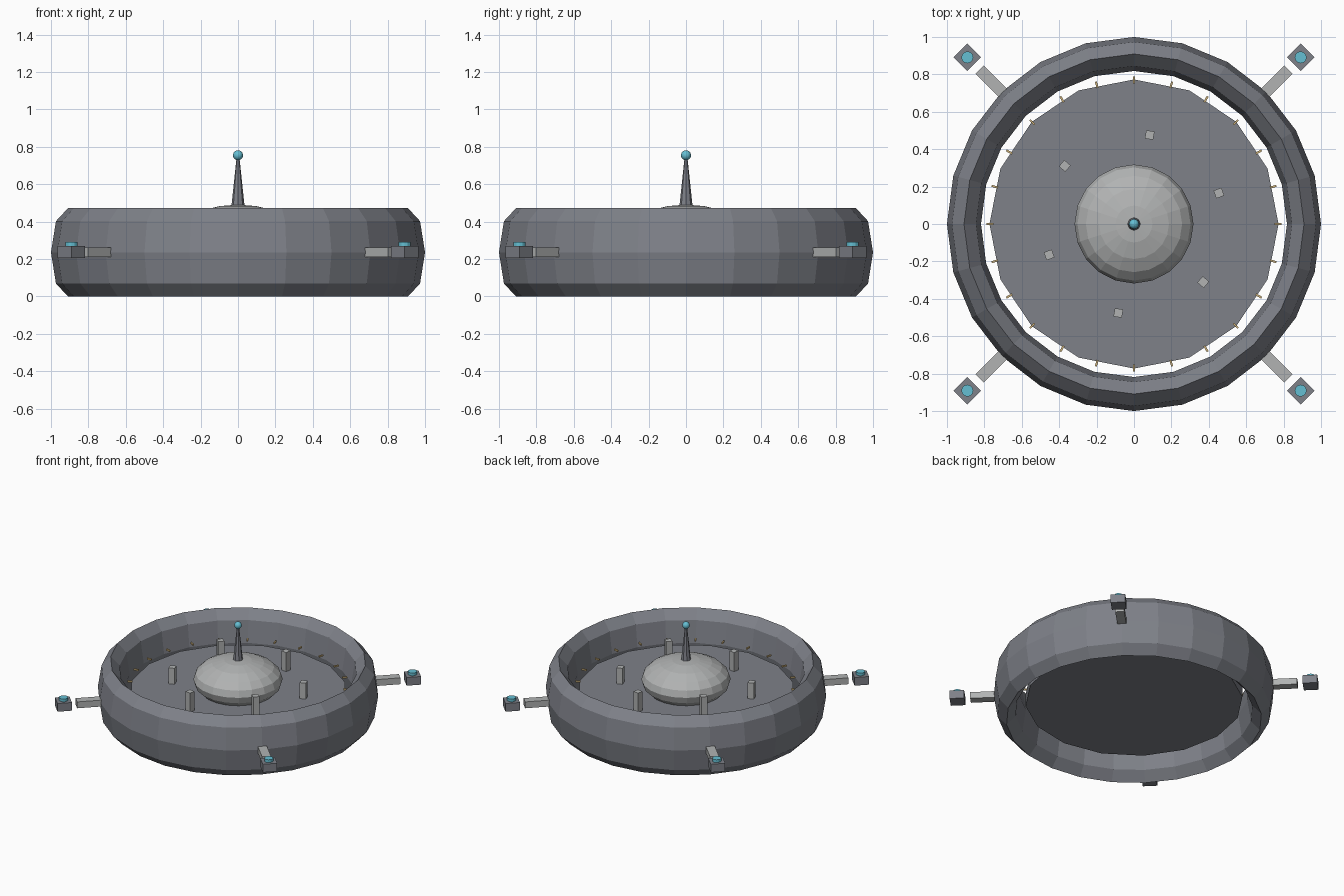
import bpy
import bmesh
from math import cos, sin, pi, radians
from mathutils import Matrix, Vector

if "Cube" in bpy.data.objects:
    bpy.data.objects.remove(bpy.data.objects["Cube"])


def material(name, rgb):
    m = bpy.data.materials.new(name)
    m.use_nodes = True
    m.diffuse_color = (*rgb, 1)
    m.node_tree.nodes["Principled BSDF"].inputs["Base Color"].default_value = (*rgb, 1)
    return m


HULL = material("hull grey", (0.21, 0.22, 0.25))
PALE = material("pale grey", (0.44, 0.45, 0.45))
CYAN = material("cyan light", (0.13, 0.52, 0.65))
GOLD = material("warm light", (0.62, 0.45, 0.2))


def make(name, bm, mat, smooth=False):
    bmesh.ops.recalc_face_normals(bm, faces=bm.faces)
    for f in bm.faces:
        f.smooth = smooth
    mesh = bpy.data.meshes.new(name)
    bm.to_mesh(mesh)
    bm.free()
    mesh.materials.append(mat)
    obj = bpy.data.objects.new(name, mesh)
    bpy.context.collection.objects.link(obj)


def box(name, size, radius, z, angle, mat):
    """Box at a polar position; its first axis points outwards."""
    bm = bmesh.new()
    place = Matrix.Rotation(angle, 4, "Z") @ Matrix.Translation((radius, 0, z))
    bmesh.ops.create_cube(bm, size=1, matrix=place @ Matrix.Diagonal((*size, 1)))
    make(name, bm, mat)


def cone(name, sides, r1, r2, z1, z2, mat, at=(0, 0)):
    bm = bmesh.new()
    bmesh.ops.create_cone(bm, cap_ends=True, segments=sides, radius1=r1, radius2=r2,
                          depth=z2 - z1, matrix=Matrix.Translation((*at, (z1 + z2) / 2)))
    make(name, bm, mat)


def sphere(name, sides, rings, radius, squash, z, mat, smooth=False):
    bm = bmesh.new()
    bmesh.ops.create_uvsphere(bm, u_segments=sides, v_segments=rings, radius=radius,
                              matrix=Matrix.Translation((0, 0, z)) @ Matrix.Diagonal((1, 1, squash, 1)))
    make(name, bm, mat, smooth)


# Outer ring: a tall, eight-sided torus
bm = bmesh.new()
section = [bm.verts.new((0.909 + 0.091 * cos(i * pi / 4), 0, 0.236 + 0.236 * sin(i * pi / 4)))
           for i in range(8)]
edges = [bm.edges.new((section[i], section[(i + 1) % 8])) for i in range(8)]
bmesh.ops.spin(bm, geom=section + edges, cent=(0, 0, 0), axis=(0, 0, 1),
               angle=2 * pi, steps=24, use_merge=True)
bmesh.ops.remove_doubles(bm, verts=bm.verts, dist=0.0005)
make("outer_ring", bm, HULL)

# Deck, dome and mast
cone("deck", 16, 0.773, 0.773, 0.145, 0.245, HULL)
sphere("dome", 20, 10, 0.318, 0.5, 0.332, PALE)
cone("mast", 8, 0.036, 0.007, 0.475, 0.75, HULL)
sphere("mast_light", 12, 8, 0.027, 1, 0.755, CYAN, True)

# Deck towers, three heights in opposite pairs
for i in range(6):
    height = 0.125 + 0.025 * (i % 3)
    box(f"tower_{i + 1}", (0.045, 0.045, height), 0.483, 0.245 + height / 2,
        radians(20 + 60 * i), PALE)

# Small lamps around the deck rim
for i in range(24):
    box(f"rim_lamp_{i + 1}", (0.036, 0.011, 0.011), 0.77, 0.283, i * pi / 12, GOLD)

# Four docking arms with pods and beacons
for i in range(4):
    a = pi / 4 + i * pi / 2
    box(f"arm_{i + 1}", (0.21, 0.064, 0.05), 1.062, 0.237, a, PALE)
    box(f"pod_{i + 1}", (0.104, 0.104, 0.064), 1.26, 0.238, a, HULL)
    cone(f"beacon_{i + 1}", 12, 0.032, 0.032, 0.27, 0.292, CYAN, (1.26 * cos(a), 1.26 * sin(a)))
